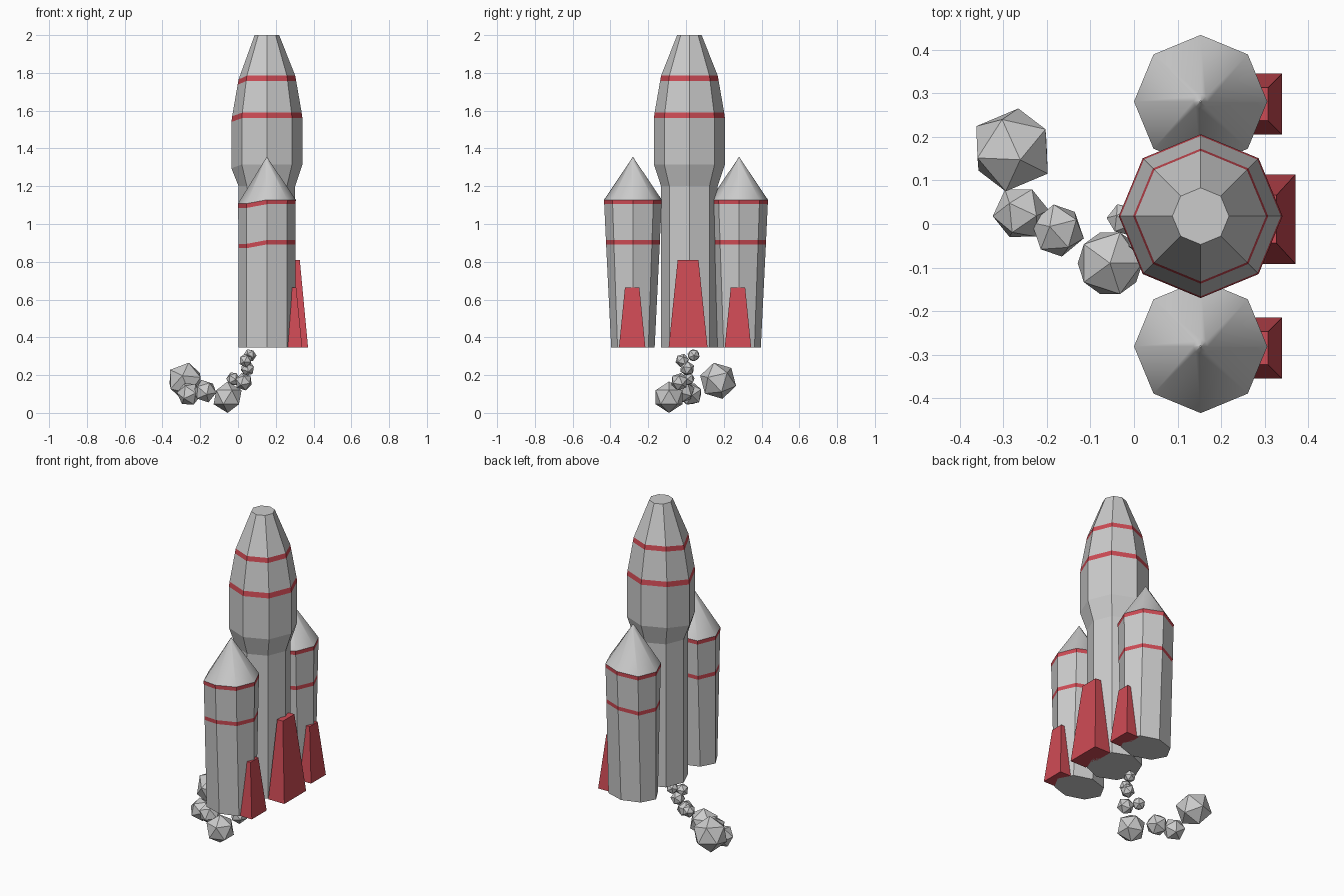
import bpy, bmesh, math
from mathutils import Matrix

if "Cube" in bpy.data.objects:
    bpy.data.objects.remove(bpy.data.objects["Cube"])

red = bpy.data.materials.new("red")
red.diffuse_color = (0.62, 0.07, 0.09, 1)
red.use_nodes = True
red.node_tree.nodes["Principled BSDF"].inputs["Base Color"].default_value = red.diffuse_color
grey = bpy.data.materials.new("grey")
grey.diffuse_color = (0.8, 0.8, 0.8, 1)
grey.use_nodes = True
grey.node_tree.nodes["Principled BSDF"].inputs["Base Color"].default_value = grey.diffuse_color


def finish(bm, name, mats=()):
    bmesh.ops.recalc_face_normals(bm, faces=bm.faces)
    me = bpy.data.meshes.new(name)
    bm.to_mesh(me)
    bm.free()
    for m in mats:
        me.materials.append(m)
    ob = bpy.data.objects.new(name, me)
    bpy.context.collection.objects.link(ob)
    return ob


def loft(name, cx, cy, rings, red_bands=(), smooth=False, dip_from=-9):
    """Stack octagons (rx, ry, z, dip); the dip lowers vertices on the -x side."""
    bm = bmesh.new()
    loops = []
    for rx, ry, z, dip in rings:
        loop = []
        for k in range(8):
            c, s = math.cos(k * math.pi / 4), math.sin(k * math.pi / 4)
            dz = dip if c < dip_from else 0
            loop.append(bm.verts.new((cx + rx * c, cy + ry * s, z - dz)))
        loops.append(loop)
    for i, (a, b) in enumerate(zip(loops, loops[1:])):
        for k in range(8):
            f = bm.faces.new((a[k], a[k - 1], b[k - 1], b[k]))
            f.material_index = int(i in red_bands)
            f.smooth = smooth
    bm.faces.new(loops[0])
    bm.faces.new(loops[-1])
    return finish(bm, name, (grey, red))


def fin(name, cy, bottom, top):
    """Tapered block; bottom and top are (x0, x1, half width, z)."""
    bm = bmesh.new()
    bmesh.ops.create_cube(bm, size=2)
    for v in bm.verts:
        x0, x1, w, z = top if v.co.z > 0 else bottom
        v.co = (x1 if v.co.x > 0 else x0, cy + w * v.co.y, z)
    return finish(bm, name, (red,))


CX = 0.153
BASE = 0.345

# Main rocket body
main = [(0.150, BASE, 0), (0.150, 1.20, 0), (0.188, 1.315, 0.02), (0.188, 1.56, 0.02),
        (0.184, 1.59, 0.02), (0.155, 1.757, 0.02), (0.150, 1.785, 0.02), (0.065, 2.0, 0)]
loft("main_body", CX, 0.018, [(r, r, z, d) for r, z, d in main], (3, 5), dip_from=-0.9)

# Side boosters with pointed noses
for name, cy, fy in (("front", -0.281, -0.285), ("back", 0.281, 0.275)):
    loft(name + "_booster", CX, cy,
         [(0.151, 0.115, BASE, 0), (0.151, 0.142, 0.892, 0.02), (0.151, 0.143, 0.915, 0.02),
          (0.152, 0.152, 1.105, 0.02), (0.153, 0.153, 1.128, 0.02)], (1, 3), dip_from=-0.5)
    loft(name + "_booster_nose", CX, cy,
         [(0.153, 0.153, 1.128, 0.02), (0.017, 0.017, 1.33, 0), (0.002, 0.002, 1.354, 0)],
         smooth=True, dip_from=-0.5)
    fin(name + "_fin", fy, (0.255, 0.34, 0.07, BASE), (0.28, 0.308, 0.038, 0.665))

# Large centre fin
fin("centre_fin", 0.011, (0.265, 0.371, 0.103, BASE), (0.29, 0.327, 0.055, 0.81))

# Trail of faceted smoke puffs
puffs = [(-0.055, -0.09, 0.083, 0.083), (-0.28, 0.17, 0.17, 0.1), (-0.26, 0.025, 0.1, 0.065),
         (-0.175, -0.015, 0.115, 0.063), (0.03, -0.035, 0.165, 0.048), (-0.025, 0.01, 0.18, 0.038),
         (0.05, 0.006, 0.235, 0.04), (0.04, -0.02, 0.277, 0.037), (0.063, 0.04, 0.305, 0.035)]
for i, (x, y, z, r) in enumerate(puffs):
    bm = bmesh.new()
    turn = Matrix.Rotation(i * 0.7, 4, 'Z') @ Matrix.Rotation(i * 0.3, 4, 'X')
    bmesh.ops.create_icosphere(bm, subdivisions=1, radius=r,
                               matrix=Matrix.Translation((x, y, z)) @ turn)
    finish(bm, f"smoke_puff_{i + 1}")
